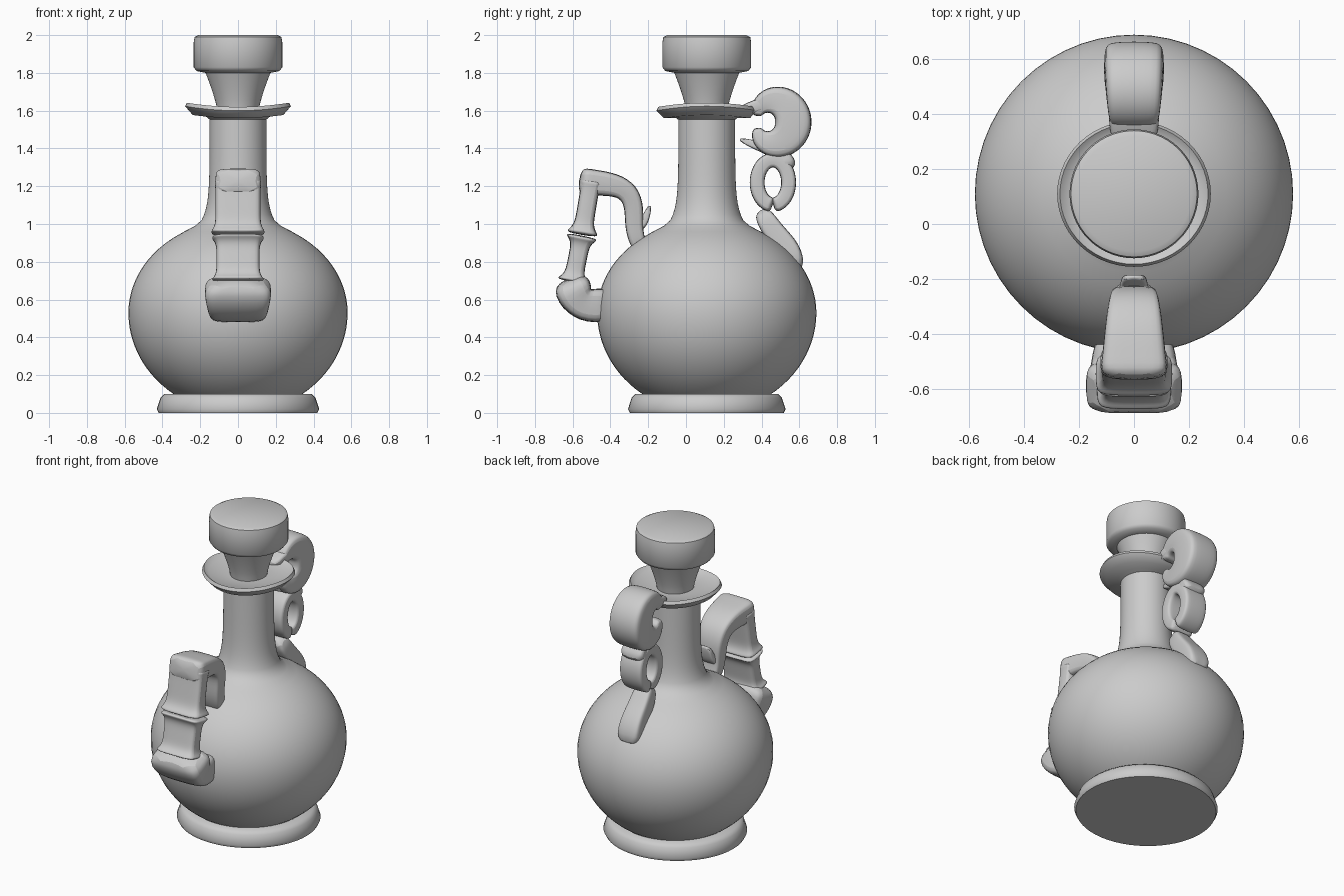
import bpy, bmesh, math
from mathutils import Vector

default = bpy.data.objects.get("Cube")
if default:
    bpy.data.objects.remove(default, do_unlink=True)

# One plain clay colour for the whole vessel
clay = bpy.data.materials.new("grey_clay")
clay.use_nodes = True
colour = (0.6, 0.6, 0.6, 1)
clay.diffuse_color = colour
clay.node_tree.nodes["Principled BSDF"].inputs["Base Color"].default_value = colour

AXIS_Y = 0.11  # the vessel axis sits slightly behind the centre
SEGMENTS = 56


def finish(name, bm, subdivisions=0):
    """Turn a bmesh into a shaded, coloured object."""
    bmesh.ops.recalc_face_normals(bm, faces=bm.faces)
    mesh = bpy.data.meshes.new(name)
    bm.to_mesh(mesh)
    bm.free()
    mesh.materials.append(clay)
    obj = bpy.data.objects.new(name, mesh)
    bpy.context.collection.objects.link(obj)
    if subdivisions:
        modifier = obj.modifiers.new("smooth_surface", "SUBSURF")
        modifier.levels = modifier.render_levels = subdivisions
    bpy.ops.object.select_all(action="DESELECT")
    obj.select_set(True)
    bpy.context.view_layer.objects.active = obj
    bpy.ops.object.shade_smooth_by_angle(angle=math.radians(50))


def skin(bm, rings):
    """Join successive vertex rings and cap both ends."""
    count = len(rings[0])
    for lower, upper in zip(rings, rings[1:]):
        for i in range(count):
            j = (i + 1) % count
            bm.faces.new((lower[i], lower[j], upper[j], upper[i]))
    bm.faces.new(rings[0])
    bm.faces.new(rings[-1])


def lathe(name, profile, squash=1, saddle=0):
    """Revolve (radius, height) points; saddle lifts the left and right edges."""
    bm = bmesh.new()
    rings = []
    for radius, height in profile:
        ring = []
        for i in range(SEGMENTS):
            turn = math.tau * i / SEGMENTS
            x = radius * math.cos(turn)
            y = radius * math.sin(turn) * squash
            ring.append(bm.verts.new((x, y + AXIS_Y, height + saddle * x * x)))
        rings.append(ring)
    skin(bm, rings)
    finish(name, bm)


def band(name, path, thickness, width):
    """Sweep a soft rectangle along a (y, z) path.

    thickness and width give the half sizes for a position from 0 to 1.
    """
    bm = bmesh.new()
    soft = 0.8
    outline = [(soft, 1), (1, soft), (1, -soft), (soft, -1),
               (-soft, -1), (-1, -soft), (-1, soft), (-soft, 1)]
    points = [Vector((0, y, z)) for y, z in path]
    last = len(points) - 1
    rings = []
    for i, point in enumerate(points):
        tangent = points[min(i + 1, last)] - points[max(i - 1, 0)]
        across = tangent.cross(Vector((1, 0, 0))).normalized()
        thick, wide = thickness(i / last), width(i / last)
        rings.append([bm.verts.new(point + across * thick * a + Vector((wide * b, 0, 0)))
                      for a, b in outline])
    skin(bm, rings)
    finish(name, bm, subdivisions=2)


def taper(start, end):
    """Half size changing evenly from start to end."""
    return lambda t: start + (end - start) * t


def stem(name, start, end, half_width, top_flare):
    """One straight bamboo-like length, flared towards its joints."""
    def flare(t):
        return abs(2 * t - 1) ** 5 * (top_flare if t > 0.5 else 1)
    steps = 10
    path = [Vector(start).lerp(Vector(end), i / steps) for i in range(steps + 1)]
    band(name, path,
         lambda t: 0.05 + 0.05 * flare(t),
         lambda t: half_width + 0.04 * flare(t))


def vessel_radius(height):
    """Egg-shaped belly blended into a slightly flared neck."""
    middle, belly = 0.53, 0.58
    reach = 0.49 if height > middle else 0.53
    offset = (height - middle) / reach
    body = belly * math.sqrt(max(0, 1 - offset ** 2))
    neck = 0.15 + 0.055 * math.exp(-max(0, height - 1) / 0.08)
    return (body ** 6 + neck ** 6) ** (1 / 6)


# Round body flowing into the neck
heights = [0.06 + 0.03 * i for i in range(51)]
lathe("body_and_neck", [(vessel_radius(z), z) for z in heights])

# Flared foot
lathe("foot_ring", [(.42, 0), (.43, .02), (.41, .08), (.39, .1), (.3, .1)], squash=.97)

# Lip with raised sides
lathe("neck_lip", [(.14, 1.54), (.17, 1.56), (.24, 1.56), (.28, 1.6), (.27, 1.62),
                   (.24, 1.6), (.1, 1.6)], squash=.95, saddle=.3)

# Stopper: curved plug under a broad cap
lathe("stopper_plug", [(.11 + .07 * t ** 1.3, 1.6 + .22 * t)
                       for t in [i / 8 for i in range(9)]])
lathe("stopper_cap", [(.17, 1.8), (.22, 1.81), (.235, 1.83), (.235, 1.96),
                      (.23, 1.99), (.21, 2)])

# Front handle: socket, two stem lengths and an arch back to the shoulder
band("handle_socket", [(-.36, .58), (-.52, .56), (-.58, .6), (-.62, .72)],
     taper(.09, .105), taper(.14, .19))
stem("lower_stem", (-.6, .69), (-.55, .94), half_width=.115, top_flare=1)
stem("upper_stem", (-.55, .94), (-.5, 1.24), half_width=.12, top_flare=.2)
band("handle_arch", [(-.57, 1.23), (-.5, 1.22), (-.38, 1.21), (-.3, 1.17),
                     (-.27, 1.08), (-.28, .96), (-.23, .84)],
     taper(.075, .04), taper(.13, .06))

# Small leaf curling off the inner end of the arch
band("handle_leaf", [(-.28, .99), (-.23, 1), (-.21, 1.04), (-.19, 1.1)],
     taper(.04, .01), taper(.06, .04))

# Large scroll: a band swelling and thinning as it turns round its opening
SCROLL_STEPS = 18
scroll_path = []
for step in range(SCROLL_STEPS + 1):
    t = step / SCROLL_STEPS
    turn = math.radians(150 - 300 * t)
    radius = .06 + .08 * math.sin(math.pi * t)
    scroll_path.append((.43 + radius * math.cos(turn), 1.54 + radius * math.sin(turn)))
band("upper_scroll", scroll_path,
     lambda t: .02 + .08 * math.sin(math.pi * t),
     lambda t: .08 + .03 * math.sin(math.pi * t))
band("scroll_bridge", [(.28, 1.59), (.36, 1.62), (.46, 1.65)],
     taper(.03, .04), taper(.08, .1))

# Small scroll: a tall loop with a leaf springing from its top
loop_path = []
for step in range(SCROLL_STEPS + 1):
    turn = math.tau * step / SCROLL_STEPS - math.pi / 2
    loop_path.append((.46 + .085 * math.cos(turn), 1.22 + .12 * math.sin(turn)))
band("lower_scroll", loop_path, taper(.04, .04), taper(.08, .08))
band("scroll_leaf", [(.28, 1.45), (.36, 1.42), (.44, 1.4), (.51, 1.36), (.55, 1.28)],
     taper(.01, .06), taper(.03, .09))

# Tail strap lying on the shoulder
band("shoulder_tail", [(.39, 1.08), (.46, .96), (.55, .87), (.57, .74)],
     taper(.05, .07), taper(.06, .08))
